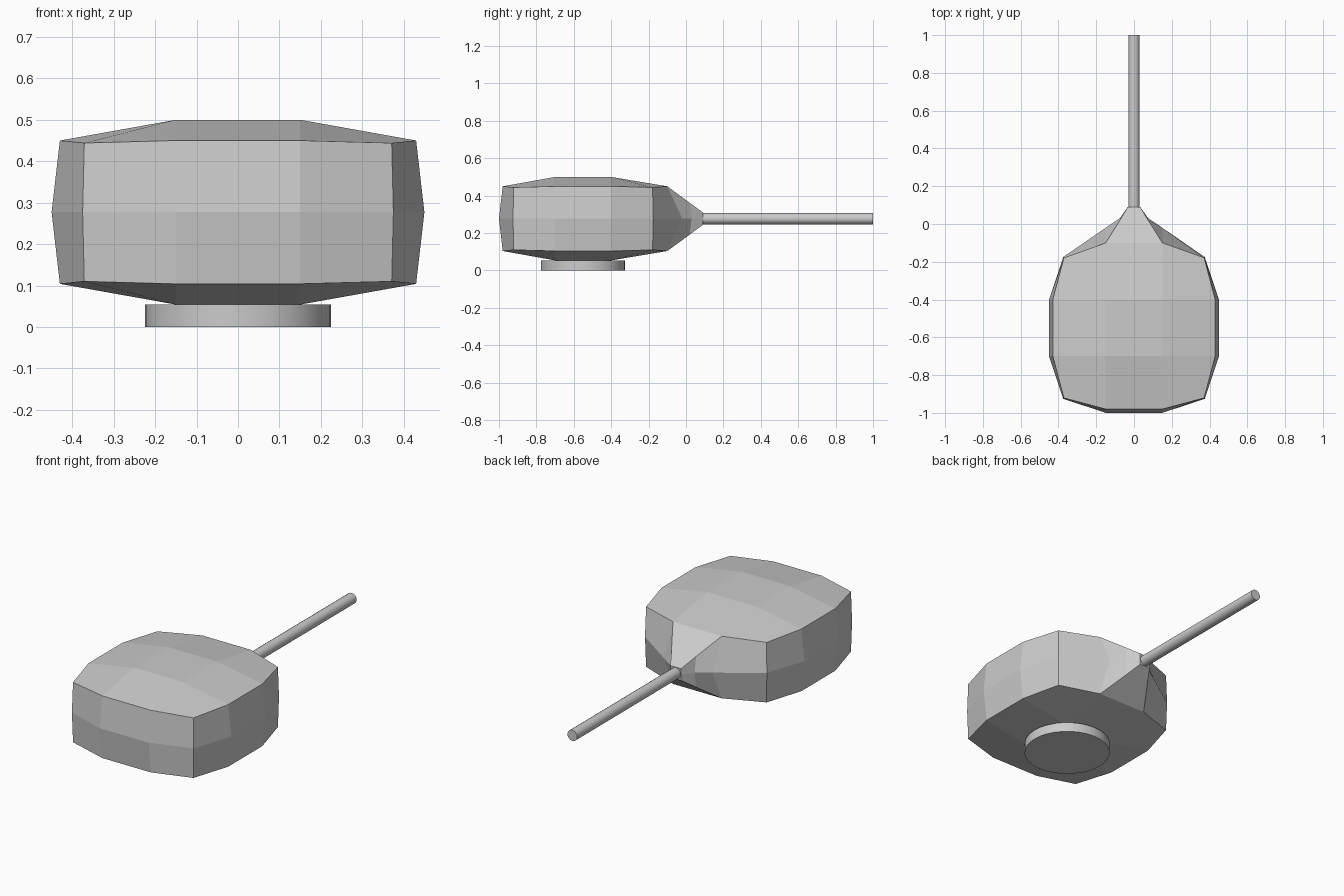
import bpy, bmesh
from math import pi

if "Cube" in bpy.data.objects:
    bpy.data.objects.remove(bpy.data.objects["Cube"])

CY, CZ = -0.55, 0.277  # body centre


def cylinder(name, radius, depth, loc, rot=(0, 0, 0), sides=32):
    bpy.ops.mesh.primitive_cylinder_add(vertices=sides, radius=radius, depth=depth,
                                        location=loc, rotation=rot)
    ob = bpy.context.object
    ob.name = name
    bpy.ops.object.shade_smooth_by_angle()
    return ob


# Body: rounded 3 x 3 x 2 block, back middle drawn out to the cable
bm = bmesh.new()


def side(i):
    return -1 if i < 2 else 1


def body_point(i, j, k):
    ex, ey, ez = i in (0, 3), j in (0, 3), k != 1
    outer = {(0, 0): 0.45, (0, 1): 0.43, (1, 0): 0.375, (1, 1): 0.371}
    x = side(i) * (outer[ey, ez] if ex else 0.15)
    y = side(j) * (outer[ex, ez] if ey else 0.15)
    z = (k - 1) * (0.223, 0.173, 0.167)[ex + ey]
    if j == 3:
        y += (0.0 if ex else (0.02 if ez else 0.08))
    return x, CY + y, CZ + z


verts = {}
for i in range(4):
    for j in range(4):
        for k in range(3):
            if i in (0, 3) or j in (0, 3) or k != 1:
                verts[i, j, k] = bm.verts.new(body_point(i, j, k))


def quad(*keys):
    bm.faces.new([verts[key] for key in keys])


for a in range(3):
    for b in range(3):
        for k in (0, 2):
            quad((a, b, k), (a + 1, b, k), (a + 1, b + 1, k), (a, b + 1, k))
    for k in range(2):
        for e in (0, 3):
            quad((e, a, k), (e, a + 1, k), (e, a + 1, k + 1), (e, a, k + 1))
            if not (e == 3 and a == 1):
                quad((a, e, k), (a + 1, e, k), (a + 1, e, k + 1), (a, e, k + 1))

# Tapered neck: rings of six lofted from the open back
loop = [(-1, -1), (1, -1), (1, 0), (1, 1), (-1, 1), (-1, 0)]
ring = [verts[1 if sx < 0 else 2, 3, sz + 1] for sx, sz in loop]
for half_x, y_edge, y_mid, half_z in ((0.075, 0.02, 0.03, 0.085), (0.033, 0.09, 0.09, 0.033)):
    new = [bm.verts.new((sx * half_x, y_edge if sz else y_mid, CZ + sz * half_z))
           for sx, sz in loop]
    for n in range(6):
        m = (n + 1) % 6
        bm.faces.new((ring[n], ring[m], new[m], new[n]))
    ring = new
bm.faces.new(ring)
bmesh.ops.recalc_face_normals(bm, faces=bm.faces)
mesh = bpy.data.meshes.new("body")
bm.to_mesh(mesh)
bm.free()
bpy.context.collection.objects.link(bpy.data.objects.new("body", mesh))

# Cable out of the back
cylinder("cable", 0.03, 0.92, (0, 0.54, CZ), (pi / 2, 0, 0), 16)

# Round foot under the body
cylinder("foot", 0.225, 0.054, (0, CY, 0.027))
